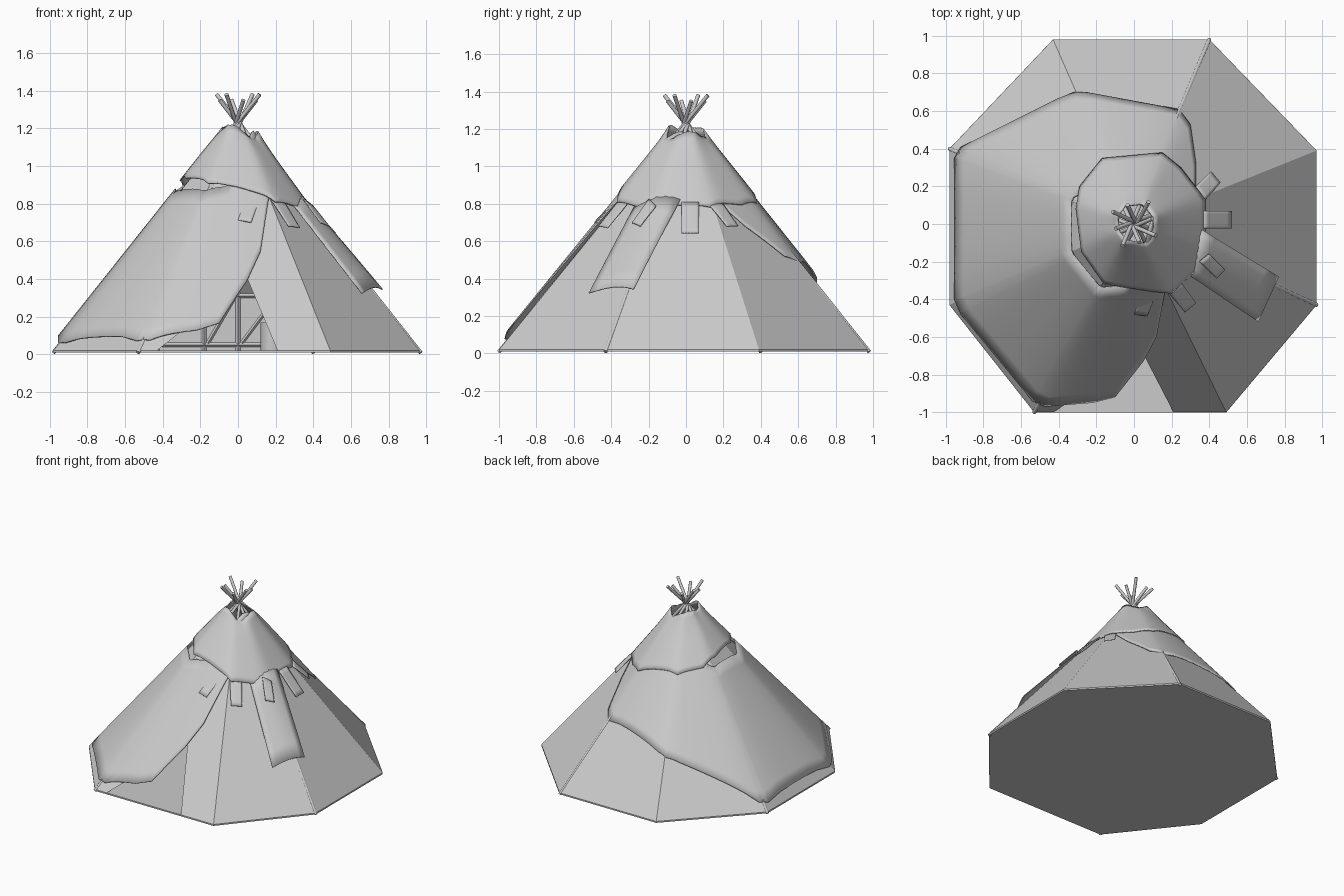
import bpy, bmesh, math
from mathutils import Vector

cube = bpy.data.objects.get("Cube")
if cube:
    bpy.data.objects.remove(cube, do_unlink=True)

grey = bpy.data.materials.new("plain_grey")
grey.use_nodes = True
COLOUR = (0.6, 0.6, 0.6, 1)
grey.diffuse_color = COLOUR
grey.node_tree.nodes["Principled BSDF"].inputs["Base Color"].default_value = COLOUR

APEX, FLOOR = 1.25, 0.02
BASE = [Vector(p) for p in ((.97, .39), (.40, .98), (-.43, .98), (-.98, .40),
                            (-.98, -.43), (-.53, -1), (.49, -1), (.97, -.43))]
# Outward plan normal of each wall, scaled so the base edge gives 1
WALLS = []
for a, b in zip(BASE, BASE[1:] + BASE[:1]):
    n = Vector((b.y - a.y, a.x - b.x))
    WALLS.append(n / n.dot(a))


def height(x, y, lift=0.0):
    """Rounded tent height above a plan point."""
    s = sum(max(0, n.dot(Vector((x, y)))) ** 18 for n in WALLS) ** (1 / 18)
    return max(0.04, APEX + lift - (APEX - FLOOR) * s)


def add(name, bm, smooth=None, thick=0):
    mesh = bpy.data.meshes.new(name)
    bm.to_mesh(mesh)
    bm.free()
    obj = bpy.data.objects.new(name, mesh)
    bpy.context.collection.objects.link(obj)
    mesh.materials.append(grey)
    if thick:
        mod = obj.modifiers.new("thickness", 'SOLIDIFY')
        mod.thickness, mod.offset = thick, -1
    if smooth:
        bpy.ops.object.select_all(action='DESELECT')
        obj.select_set(True)
        bpy.context.view_layer.objects.active = obj
        bpy.ops.object.shade_smooth_by_angle(angle=math.radians(smooth))
    return obj


def sheet(name, rows, closed=False, thick=0.008):
    """Smooth sheet from a grid of points, facing up."""
    bm = bmesh.new()
    vs = [[bm.verts.new(p) for p in row] for row in rows]
    for r0, r1 in zip(vs, vs[1:]):
        n = len(r0)
        for i in range(n if closed else n - 1):
            j = (i + 1) % n
            f = bm.faces.new((r0[i], r0[j], r1[j], r1[i]))
            f.normal_update()
            if f.normal.z < 0:
                f.normal_flip()
    return add(name, bm, 40, thick)


def draped(name, outline, inner, lift, steps=5, rings=12, rim=0.0):
    """Cover laid round the tent, from a plan outline in to a top hole."""
    pts = [Vector(p) for p in outline]
    loop = [a.lerp(b, k / steps) for a, b in zip(pts, pts[1:] + pts[:1])
            for k in range(steps)]
    rows = []
    for r in range(rings + 1):
        t = r / rings
        row = []
        for p in loop:
            q = p * (1 + (inner - 1) * t)
            z = height(q.x, q.y, lift - 0.1 * max(0, q.x))
            wave = rim * t ** 6 * math.sin(3 * math.atan2(p.y, p.x) + 1)
            row.append((q.x, q.y, z + wave))
        rows.append(row)
    return sheet(name, rows, closed=True)


def flap(name, a, b, c, d, lift0=0.03, lift1=0.055, n=6):
    """Four-cornered flap: a-b at the top, d-c at the lower edge."""
    a, b, c, d = map(Vector, (a, b, c, d))
    rows = []
    for i in range(n + 1):
        t = i / n
        line = [a.lerp(d, t).lerp(b.lerp(c, t), k / n) for k in range(n + 1)]
        rows.append([(p.x, p.y, height(p.x, p.y, lift0 + (lift1 - lift0) * t))
                     for p in line])
    return sheet(name, rows, thick=0.006)


def rod(name, p0, p1, radius, sides=8):
    p0, p1 = Vector(p0), Vector(p1)
    bm = bmesh.new()
    bmesh.ops.create_cone(bm, cap_ends=True, segments=sides, radius1=radius,
                          radius2=radius, depth=(p1 - p0).length)
    rot = (p1 - p0).to_track_quat('Z', 'Y').to_matrix().to_4x4()
    bm.transform(rot)
    bmesh.ops.translate(bm, verts=bm.verts, vec=(p0 + p1) / 2)
    return add(name, bm, 50)


# Tent walls with an open doorway in the front wall
bm = bmesh.new()
TOP = 0.1
low = [bm.verts.new((p.x, p.y, FLOOR)) for p in BASE]
high = [bm.verts.new((p.x * TOP, p.y * TOP, APEX - (APEX - FLOOR) * TOP)) for p in BASE]
door_z = 0.4
door = [bm.verts.new(p) for p in ((-.43, -1, FLOOR),
                                  (.05, -(APEX - door_z) / (APEX - FLOOR), door_z),
                                  (.21, -1, FLOOR))]
for i in range(8):
    j = (i + 1) % 8
    cut = door if i == 5 else []
    bm.faces.new([low[i]] + cut + [low[j], high[j], high[i]])
add("tent_walls", bm)

# Ground sheet
bm = bmesh.new()
face = bm.faces.new([bm.verts.new((p.x, p.y, FLOOR - 0.01)) for p in reversed(BASE)])
ext = bmesh.ops.extrude_face_region(bm, geom=[face], use_keep_orig=True)
bmesh.ops.translate(bm, vec=(0, 0, 0.011),
                    verts=[v for v in ext["geom"] if isinstance(v, bmesh.types.BMVert)])
bmesh.ops.recalc_face_normals(bm, faces=bm.faces)
add("ground_sheet", bm)

# Large hide wrapped over one side
draped("large_hide", [(.28, .1), (.33, .2), (.33, .32), (.30, .53), (.24, .61),
                      (-.25, .70), (-.32, .70), (-.42, .66), (-.92, .41), (-.955, .35),
                      (-.955, -.40), (-.92, -.48), (-.54, -.94), (-.47, -.97),
                      (-.22, -.95), (-.10, -.92), (.05, -.73), (.12, -.6),
                      (.16, -.38), (.2, -.2)], 0.35, 0.05)

# Upper cover around the smoke hole
draped("top_cover", [(.38, .13), (.25, .30), (.15, .38), (-.17, .35), (-.29, .20),
                     (-.31, .08), (-.28, -.15), (-.16, -.32), (.10, -.36), (.2, -.37),
                     (.33, -.25), (.38, -.10)], 0.28, 0.065, rim=0.018)

# Small flaps and one long flap hanging from the cover
flap("front_flap", (.05, -.35), (.12, -.36), (.07, -.49), (0, -.48))
flap("front_left_flap", (.18, -.36), (.25, -.31), (.33, -.42), (.27, -.47))
flap("side_flap_small", (.35, -.20), (.40, -.16), (.485, -.245), (.44, -.29), .06, .085)
flap("side_flap", (.37, -.025), (.37, .07), (.52, .07), (.52, -.025))
flap("back_left_flap", (.33, .20), (.38, .13), (.46, .22), (.41, .28))
flap("long_flap", (.29, -.27), (.36, -.03), (.77, -.28), (.66, -.52), .03, .09)

# Poles crossing above the smoke hole; every other one shows at its foot
for i, p in enumerate(BASE):
    outer = i % 2 == 1
    k = 1.0 if outer else 0.95
    foot = Vector((p.x * k, p.y * k, 0.009 if outer else 0.03))
    side = Vector((-p.y, p.x, 0)).normalized() * 0.012
    cross = Vector((0, 0, 1.23)) + side
    end_z = 1.38 if outer else 1.35
    tip = foot.lerp(cross, (end_z - foot.z) / (cross.z - foot.z))
    rod("pole_%d" % (i + 1), foot, tip, 0.011)

# Framed screen inside
bm = bmesh.new()
bmesh.ops.create_cube(bm, size=1)
bmesh.ops.scale(bm, vec=(.9, .01, .3), verts=bm.verts)
bmesh.ops.translate(bm, vec=(-.12, .12, .17), verts=bm.verts)
add("inner_screen", bm)
Y = .11
for x in (-.43, -.18, 0, .25):
    rod("screen_post", (x, Y, .02), (x, Y, .33), .012, 4)
for z in (.05, .31):
    rod("screen_rail", (-.57, Y, z), (.33, Y, z), .012, 4)
for x0, x1 in ((-.43, -.18), (-.16, -.02), (.02, .2)):
    rod("screen_brace", (x0, Y, .06), (x1, Y, .3), .01, 4)

# Barrel beside the doorway
rod("barrel", (.18, -.4, .02), (.18, -.4, .17), .06, 16)
